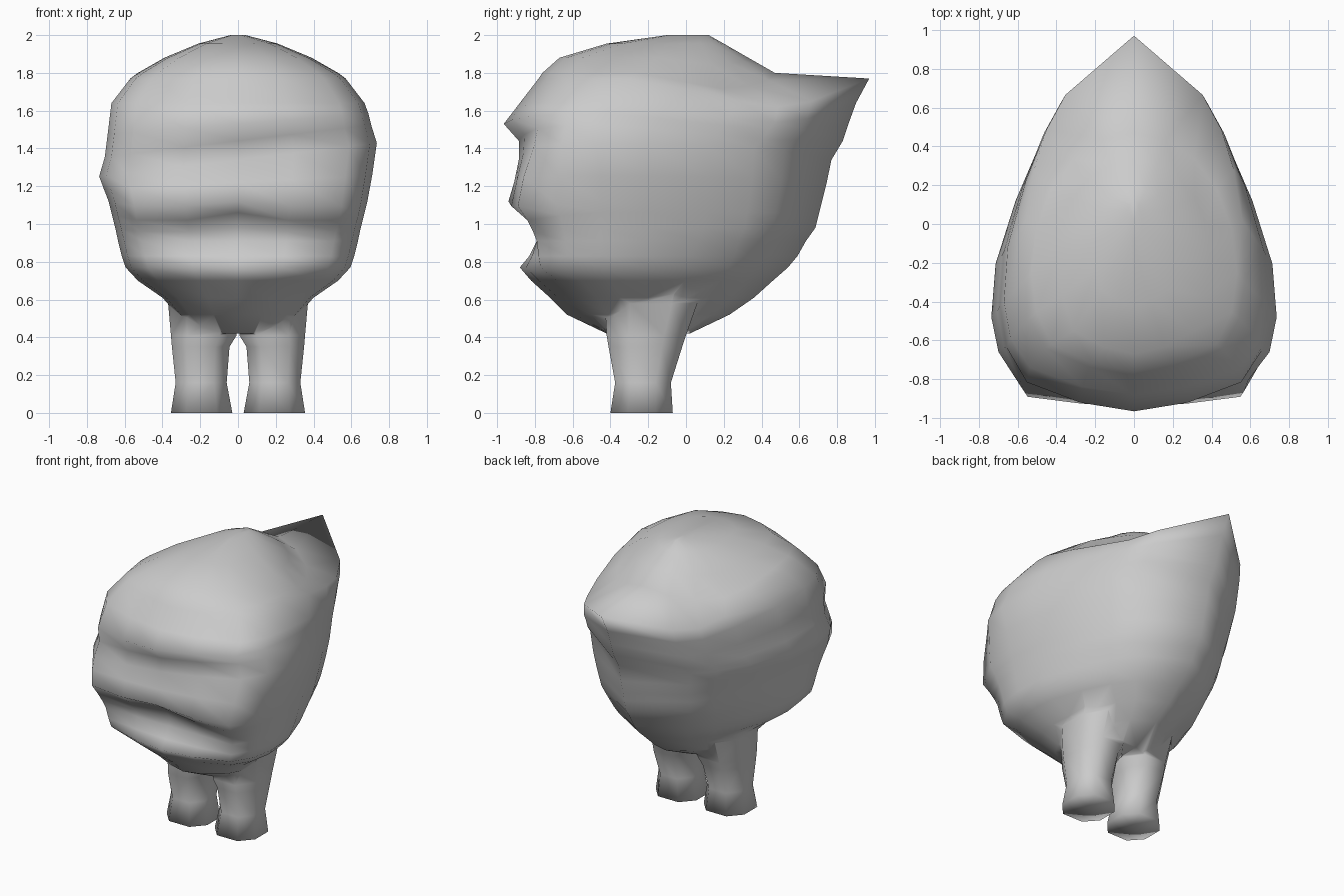
import bpy, bmesh

if "Cube" in bpy.data.objects:
    bpy.data.objects.remove(bpy.data.objects["Cube"])

grey = bpy.data.materials.new("plain_grey")
grey.diffuse_color = (0.6, 0.6, 0.6, 1)
grey.use_nodes = True
grey.node_tree.nodes["Principled BSDF"].inputs["Base Color"].default_value = grey.diffuse_color


def loft(name, rings):
    """Skin a stack of closed rings and cap both ends."""
    bm = bmesh.new()
    loops = [[bm.verts.new(p) for p in r] for r in rings]
    n = len(loops[0])
    for a, b in zip(loops, loops[1:]):
        for i in range(n):
            j = (i + 1) % n
            bm.faces.new((a[i], a[j], b[j], b[i]))
    for loop in (loops[0], loops[-1]):
        mid = bm.verts.new((0, 0, 0))
        for v in loop:
            mid.co += v.co / n
        for i in range(n):
            bm.faces.new((loop[i], loop[(i + 1) % n], mid))
    bmesh.ops.recalc_face_normals(bm, faces=bm.faces)
    me = bpy.data.meshes.new(name)
    bm.to_mesh(me)
    bm.free()
    me.materials.append(grey)
    ob = bpy.data.objects.new(name, me)
    bpy.context.collection.objects.link(ob)
    return ob


# Half outlines behind the widest point: width, length and droop factors
FULL = [(0.97, 0.22, 0.06), (0.83, 0.48, 0.13), (0.69, 0.67, 0.17), (0.55, 0.80, 0.14), (0, 1, 0)]
MIX = [(0.97, 0.21, 0.06), (0.83, 0.46, 0.13), (0.66, 0.68, 0.17), (0.47, 0.83, 0.13), (0, 1, 0)]
SHELF = [(0.98, 0.25, 0.06), (0.90, 0.46, 0.12), (0.79, 0.62, 0.15), (0.62, 0.76, 0.12), (0, 1, 0)]
ROUND = [(0.95, 0.31, 0.05), (0.81, 0.59, 0.09), (0.59, 0.81, 0.08), (0.31, 0.95, 0.04), (0, 1, 0)]


def body_ring(z, yf, yb, w, ym, c, back=MIX, tilt=0, droop=0, arch=0):
    """c: set-back of front corners, arch: drop of front corners."""
    half = [(0, yf, z), (0.40 * w, yf + 0.3 * c, z - arch), (0.8 * w, yf + c, z - arch),
            (0.95 * w, (yf + c) * 0.55 + ym * 0.45, z - arch * 0.4), (w, ym, z)]
    for fx, fy, d in back:
        half.append((fx * w, ym + fy * (yb - ym), z - d * droop))
    other = [(-x, y, q) for x, y, q in half[-2:0:-1]]
    return [(x, y, q + tilt * x) for x, y, q in half + other]


# Head-shaped body: domed crown, pointed tail, brow, overhanging lip and mouth
body = loft("body", [
    body_ring(2.00, -0.10, 0.12, 0.04, 0.0, 0.05, ROUND),
    body_ring(1.955, -0.42, 0.20, 0.21, -0.1, 0.08, ROUND),
    body_ring(1.88, -0.67, 0.33, 0.39, -0.15, 0.12, ROUND, droop=0.4),
    body_ring(1.80, -0.76, 0.47, 0.53, -0.25, 0.14, ROUND, droop=0.9),
    body_ring(1.77, -0.78, 0.97, 0.57, -0.3, 0.14, SHELF, droop=1),
    body_ring(1.64, -0.88, 0.90, 0.67, -0.4, 0.14, FULL, 0.0, 0.6),
    body_ring(1.53, -0.965, 0.86, 0.69, -0.42, 0.15, FULL, 0.08, 0.4),
    body_ring(1.44, -0.885, 0.83, 0.705, -0.45, 0.10, FULL, 0.12, 0.3),
    body_ring(1.34, -0.885, 0.77, 0.735, -0.48, 0.08, FULL, 0.12),
    body_ring(1.22, -0.91, 0.745, 0.71, -0.45, 0.05, FULL, 0.05),
    body_ring(1.12, -0.94, 0.72, 0.685, -0.45, 0.05, FULL, arch=0.025),
    body_ring(1.06, -0.84, 0.705, 0.67, -0.45, 0.0, FULL, arch=0.04),
    body_ring(0.98, -0.79, 0.685, 0.65, -0.45, -0.02, FULL, arch=0.02),
    body_ring(0.91, -0.79, 0.635, 0.635, -0.45, 0.0, FULL),
    body_ring(0.83, -0.83, 0.59, 0.615, -0.45, 0.05),
    body_ring(0.77, -0.88, 0.54, 0.595, -0.45, 0.11),
    body_ring(0.70, -0.82, 0.46, 0.53, -0.4, 0.14),
    body_ring(0.61, -0.72, 0.36, 0.40, -0.35, 0.14),
    body_ring(0.52, -0.63, 0.23, 0.32, -0.3, 0.13),
    body_ring(0.42, -0.42, 0.02, 0.20, -0.2, 0.05),
])


def leg_ring(side, z, x0, x1, y0, y1):
    """Eight-sided rounded box section between the given limits."""
    cx, cy, rx, ry = (x0 + x1) / 2, (y0 + y1) / 2, (x1 - x0) / 2, (y1 - y0) / 2
    pts = [(1, .45), (.5, 1), (-.5, 1), (-1, .45), (-1, -.45), (-.5, -1), (.5, -1), (1, -.45)]
    return [(side * (cx + rx * a), cy + ry * b, z) for a, b in pts]


# Two stubby legs, flaring at the feet, fused into the body
bpy.context.view_layer.objects.active = body
for side, label in ((1, "right"), (-1, "left")):
    leg = loft(label + "_leg", [leg_ring(side, *r) for r in (
        (0.68, -0.02, 0.37, -0.46, 0.11),
        (0.58, -0.01, 0.37, -0.43, 0.06),
        (0.41, 0.008, 0.355, -0.42, 0.00),
        (0.35, 0.045, 0.35, -0.41, -0.02),
        (0.16, 0.06, 0.33, -0.375, -0.08),
        (0.00, 0.03, 0.355, -0.40, -0.07))])
    mod = body.modifiers.new(label + "_leg_union", 'BOOLEAN')
    mod.operation, mod.solver, mod.object = 'UNION', 'EXACT', leg
    bpy.ops.object.modifier_apply(modifier=mod.name)
    bpy.data.objects.remove(leg)

# Soft shading all over
for p in body.data.polygons:
    p.use_smooth = True
